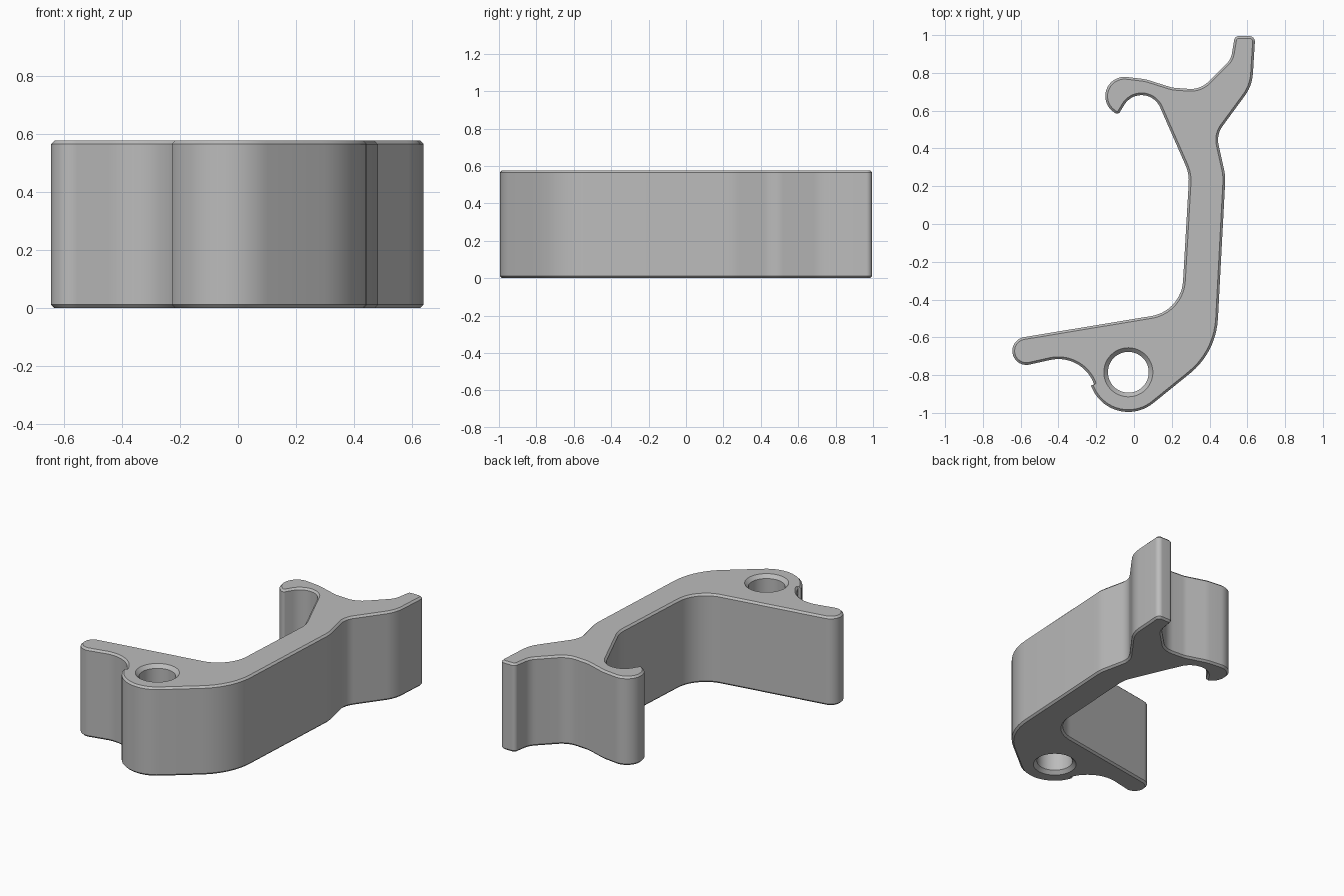
import bpy, bmesh
from math import atan2, asin, sin, cos, pi, tau, hypot, ceil, radians

if "Cube" in bpy.data.objects:
    bpy.data.objects.remove(bpy.data.objects["Cube"], do_unlink=True)

HEIGHT, CHAMFER = 0.577, 0.012

# Outline as a belt around circles: x, y, radius (negative = hollow curve)
BELT = [
    (-0.57, -0.672, 0.074),    # lower arm tip
    (-0.40, -0.915, -0.20),    # hollow beside the boss
    (-0.03, -0.785, 0.21),     # boss around the hole
    (0.045, -0.48, 0.40),      # outer elbow
    (0.255, 0.235, 0.228),     # shoulder
    (0.57, 0.445, -0.125),     # outer waist
    (0.41, 0.81, 0.22),        # fin bulge
    (0.61, 0.965, 0.03),       # fin end
    (0.555, 0.97, 0.025),
    (0.42, 0.92, -0.10),       # fin root
    (0.30, 0.85, -0.135),      # saddle
    (0.23, 0.86, -0.14),
    (0.02, 0.58, 0.19),        # hook back
    (-0.05, 0.677, 0.102),     # hook nose
    (-0.09, 0.602, 0.018),     # hook point
    (0.04, 0.575, -0.107),     # hook throat
    (0.09, 0.23, -0.20),       # inner waist
    (0.06, -0.29, -0.20),      # inner elbow
]


def belt_outline(inset):
    """Points along the belt, moved inwards by the inset."""
    n = len(BELT)
    headings = []
    for i, (x, y, r) in enumerate(BELT):
        x2, y2, r2 = BELT[(i + 1) % n]
        ratio = (r2 - r) / hypot(x2 - x, y2 - y)
        headings.append(atan2(y2 - y, x2 - x) - asin(max(-1, min(1, ratio))))
    points = []
    for i, (x, y, r) in enumerate(BELT):
        start = headings[i - 1]
        side = 1 if r > 0 else -1
        turn = side * ((side * (headings[i] - start) + 0.5) % tau - 0.5)
        steps = max(2, ceil(abs(turn) / radians(6)))
        for k in range(steps + 1):
            a = start + turn * k / steps
            points.append((x + (r - inset) * sin(a), y - (r - inset) * cos(a)))
    return points


def circle(x, y, r, count=48):
    return [(x + r * cos(tau * k / count), y + r * sin(tau * k / count))
            for k in range(count)]


def wall(bm, rings):
    """Join (points, z) rings with quads; return the edges of both end rings."""
    loops = [[bm.verts.new((x, y, z)) for x, y in pts] for pts, z in rings]
    n = len(loops[0])
    for low, high in zip(loops, loops[1:]):
        for i in range(n):
            j = (i + 1) % n
            bm.faces.new((low[i], low[j], high[j], high[i]))
    return [[bm.edges.get((lp[i], lp[(i + 1) % n])) for i in range(n)]
            for lp in (loops[0], loops[-1])]


bm = bmesh.new()

# Outer wall with chamfered rims
full, small = belt_outline(0), belt_outline(CHAMFER)
outer = wall(bm, [(small, 0), (full, CHAMFER),
                  (full, HEIGHT - CHAMFER), (small, HEIGHT)])

# Through hole with countersunk rims
SINK = 0.022
bore, rim = circle(-0.03, -0.785, 0.108), circle(-0.03, -0.785, 0.108 + SINK)
hole = wall(bm, [(rim, 0), (bore, SINK), (bore, HEIGHT - SINK), (rim, HEIGHT)])

# Flat bottom and top
for outer_edges, hole_edges in zip(outer, hole):
    bmesh.ops.triangle_fill(bm, use_beauty=True, edges=outer_edges + hole_edges)
bmesh.ops.remove_doubles(bm, verts=bm.verts, dist=0.0002)
bmesh.ops.recalc_face_normals(bm, faces=bm.faces)

mesh = bpy.data.meshes.new("clip_bracket")
bm.to_mesh(mesh)
bm.free()
bracket = bpy.data.objects.new("clip_bracket", mesh)
bpy.context.collection.objects.link(bracket)

# Plain grey material
grey = bpy.data.materials.new("plain_grey")
grey.use_nodes = True
colour = (0.5, 0.5, 0.5, 1)
grey.diffuse_color = colour
grey.node_tree.nodes["Principled BSDF"].inputs["Base Color"].default_value = colour
mesh.materials.append(grey)

# Smooth curves, crisp rims
bpy.ops.object.select_all(action="DESELECT")
bracket.select_set(True)
bpy.context.view_layer.objects.active = bracket
bpy.ops.object.shade_smooth_by_angle(angle=radians(30))
